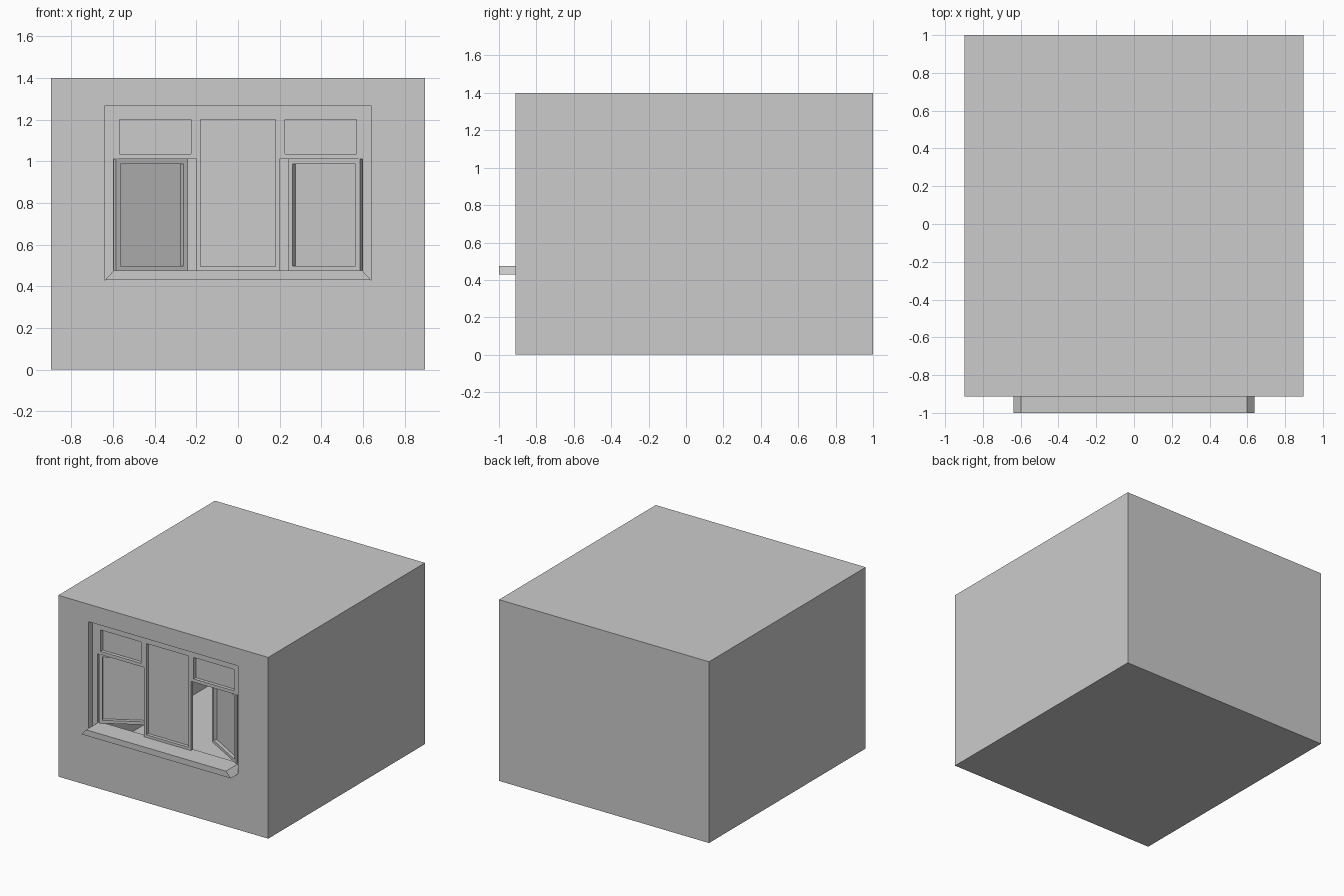
import bpy
import bmesh
from math import radians

if "Cube" in bpy.data.objects:
    bpy.data.objects.remove(bpy.data.objects["Cube"])


def finish(name, bm):
    bmesh.ops.remove_doubles(bm, verts=bm.verts, dist=1e-5)
    mesh = bpy.data.meshes.new(name)
    bm.to_mesh(mesh)
    bm.free()
    ob = bpy.data.objects.new(name, mesh)
    bpy.context.collection.objects.link(ob)
    return ob


def panel(name, rect, y, depth, panes=(), openings=(), rim=False):
    """Front-facing sheet with recessed panes and through openings (x0, x1, z0, z1)."""
    bm = bmesh.new()
    holes = list(panes) + list(openings)

    def quad(*pts):
        bm.faces.new([bm.verts.new(p) for p in pts])

    def corners(r):
        x0, x1, z0, z1 = r
        return [(x0, z0), (x1, z0), (x1, z1), (x0, z1)]

    def plate(r, yy):
        quad(*[(x, yy, z) for x, z in corners(r)])

    def sides(r, flip=False):
        c = corners(r)
        c = c[::-1] if flip else c
        for (ax, az), (bx, bz) in zip(c, c[1:] + c[:1]):
            quad((ax, y, az), (bx, y, bz), (bx, y + depth, bz), (ax, y + depth, az))

    # flat face around the holes
    xs = sorted({v for r in [rect] + holes for v in r[:2]})
    zs = sorted({v for r in [rect] + holes for v in r[2:]})
    for x0, x1 in zip(xs, xs[1:]):
        for z0, z1 in zip(zs, zs[1:]):
            cx, cz = (x0 + x1) / 2, (z0 + z1) / 2
            if not any(h[0] < cx < h[1] and h[2] < cz < h[3] for h in holes):
                plate((x0, x1, z0, z1), y)
    # hole reveals and pane surfaces
    for h in holes:
        sides(h)
    for p in panes:
        plate(p, y + depth)
    if rim:
        sides(rect, True)
    return finish(name, bm)


def mirrored(r):
    return (-r[1], -r[0], r[2], r[3])


W, H, FRONT = 0.897, 1.4, -0.912
FRAME_Y, DEPTH = -0.862, 0.026
RECESS = (-0.64, 0.64, 0.43, 1.265)

# room shell: a cube with its front face removed
bm = bmesh.new()
bmesh.ops.create_cube(bm, size=1)
for v in bm.verts:
    v.co = (v.co.x * 2 * W, 1 if v.co.y > 0 else FRONT, (v.co.z + 0.5) * H)
front = [f for f in bm.faces if f.normal.y < -0.9 or f.calc_center_median().y < FRONT + 0.01]
bmesh.ops.delete(bm, geom=front, context='FACES')
finish("room_shell", bm)

# front wall with its window recess
panel("front_wall", (-W, W, 0, H), FRONT, FRAME_Y - FRONT, openings=[RECESS])

# fixed window frame: centre pane, two top lights, two sash openings
top_light = (-0.57, -0.225, 1.035, 1.2)
sash_gap = (-0.598, -0.2, 0.475, 1.01)
panel("window_frame", RECESS, FRAME_Y, DEPTH,
      panes=[(-0.18, 0.18, 0.495, 1.2), top_light, mirrored(top_light)],
      openings=[sash_gap, mirrored(sash_gap)])

# hinged sashes swung inwards
sash, pane = (0, 0.397, 0.475, 1.01), (0.024, 0.373, 0.498, 0.986)
for name, side in (("left_sash", 1), ("right_sash", -1)):
    s, p = (sash, pane) if side > 0 else (mirrored(sash), mirrored(pane))
    ob = panel(name, s, -DEPTH, DEPTH, panes=[p], rim=True)
    ob.location = (-0.598 * side, FRAME_Y + DEPTH, 0)
    ob.rotation_euler.z = radians(30) * side

# window sill with slanted ends
bm = bmesh.new()
bmesh.ops.create_cube(bm, size=1)
for v in bm.verts:
    top = v.co.z > 0
    half = 0.597 if top else 0.638
    v.co = (half if v.co.x > 0 else -half,
            FRAME_Y if v.co.y > 0 else -1,
            0.475 if top else 0.43)
finish("window_sill", bm)
